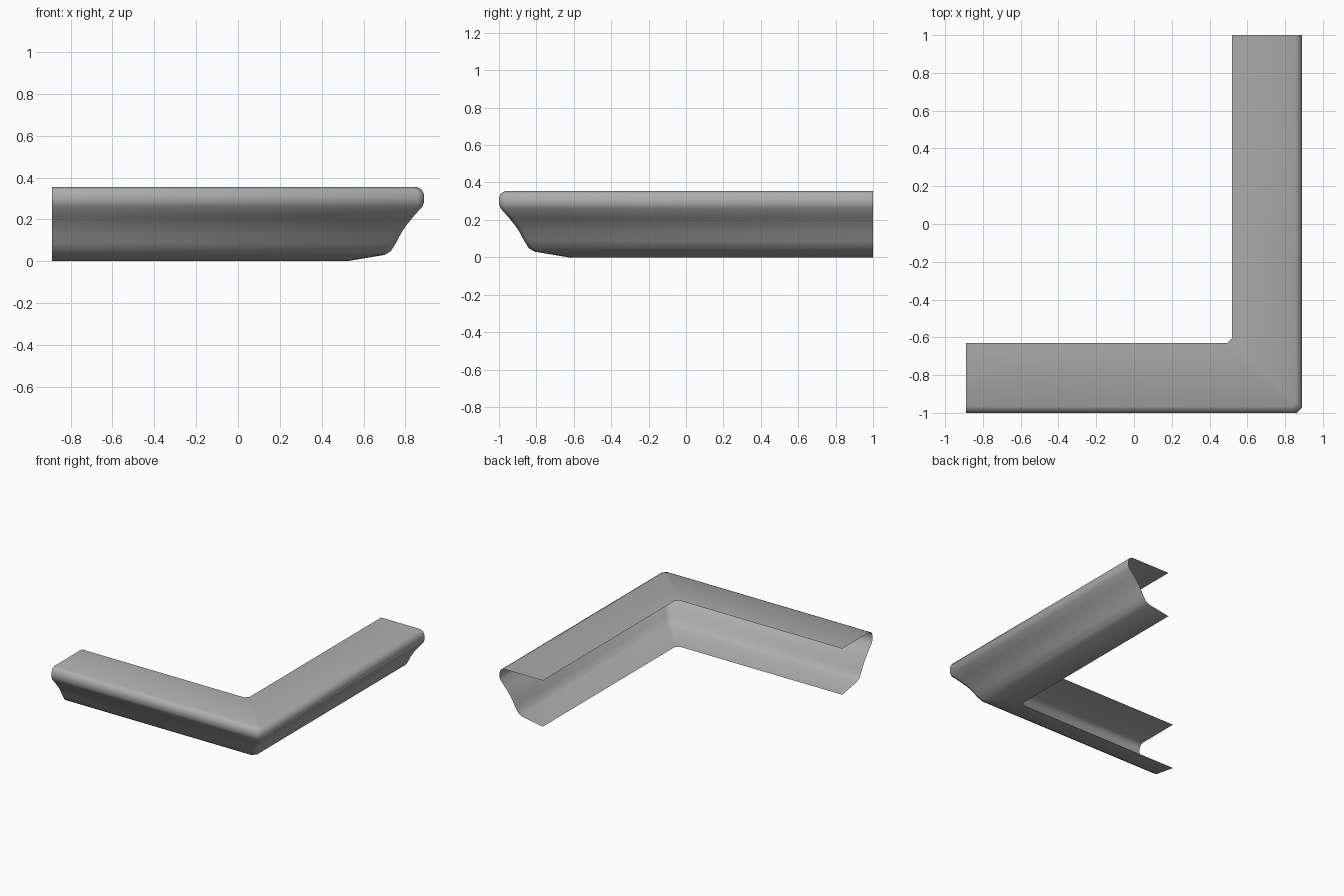
import bpy, bmesh, math

cube = bpy.data.objects.get("Cube")
if cube:
    bpy.data.objects.remove(cube, do_unlink=True)

# Plain grey finish
GREY = (0.42, 0.42, 0.42, 1)
mat = bpy.data.materials.new("plain grey")
mat.use_nodes = True
mat.diffuse_color = GREY
bsdf = mat.node_tree.nodes["Principled BSDF"]
bsdf.inputs["Base Color"].default_value = GREY
bsdf.inputs["Roughness"].default_value = 0.6

# Open moulding section: (depth behind the outer face, height)
SECTION = [(0.37, 0.355), (0.035, 0.355), (0.012, 0.343), (0, 0.318),
           (0, 0.285), (0.008, 0.262), (0.05, 0.215), (0.085, 0.172),
           (0.11, 0.135), (0.135, 0.087), (0.16, 0.048), (0.19, 0.03),
           (0.37, 0)]
HALF_X, HALF_Y, CHAMFER = 0.89, 1.0, 0.027


def station_points(d):
    """Run along the front, round the chamfered corner, then to the back."""
    x, y = HALF_X - d, d - HALF_Y
    return [(-HALF_X, y), (x - CHAMFER, y), (x, y + CHAMFER), (x, HALF_Y)]


# Sweep the section along both legs
bm = bmesh.new()
rows = [[bm.verts.new((x, y, z)) for x, y in station_points(d)]
        for d, z in SECTION]
for upper, lower in zip(rows, rows[1:]):
    for i in range(len(upper) - 1):
        bm.faces.new((upper[i], lower[i], lower[i + 1], upper[i + 1]))

mesh = bpy.data.meshes.new("corner_moulding")
bm.to_mesh(mesh)
bm.free()
mesh.materials.append(mat)
moulding = bpy.data.objects.new("corner_moulding", mesh)
bpy.context.collection.objects.link(moulding)

# Soft shading along the curves and round the corner
bpy.ops.object.select_all(action='DESELECT')
moulding.select_set(True)
bpy.context.view_layer.objects.active = moulding
bpy.ops.object.shade_smooth_by_angle(angle=math.radians(60))
